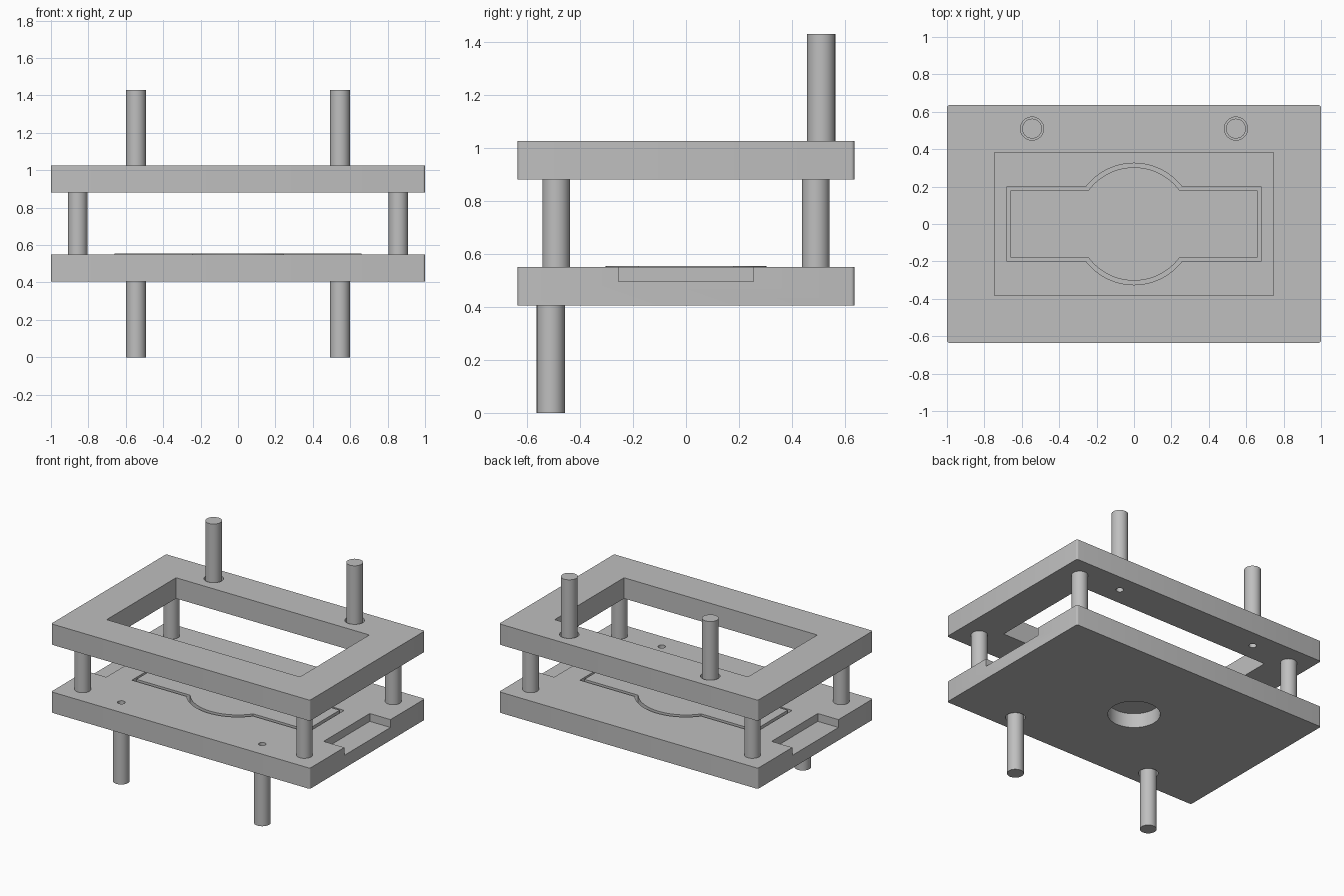
import bpy, bmesh
from math import asin, cos, sin, pi

cube = bpy.data.objects.get("Cube")
if cube:
    bpy.data.objects.remove(cube, do_unlink=True)

grey = bpy.data.materials.new("machined_grey")
grey.use_nodes = True
grey.diffuse_color = (0.52, 0.52, 0.52, 1)
grey.node_tree.nodes["Principled BSDF"].inputs["Base Color"].default_value = grey.diffuse_color


def prism(name, pts, z0, z1):
    """Extrude a counter-clockwise outline from z0 to z1."""
    bm = bmesh.new()
    low = [bm.verts.new((x, y, z0)) for x, y in pts]
    high = [bm.verts.new((x, y, z1)) for x, y in pts]
    bm.faces.new(low[::-1])
    bm.faces.new(high)
    n = len(pts)
    for i in range(n):
        j = (i + 1) % n
        bm.faces.new((low[i], low[j], high[j], high[i]))
    mesh = bpy.data.meshes.new(name)
    bm.to_mesh(mesh)
    bm.free()
    mesh.materials.append(grey)
    obj = bpy.data.objects.new(name, mesh)
    bpy.context.collection.objects.link(obj)
    return obj


def rect(w, h, cx=0, cy=0):
    return [(cx + sx * w, cy + sy * h) for sx, sy in ((-1, -1), (1, -1), (1, 1), (-1, 1))]


def circle(r, cx=0, cy=0, n=48):
    return [(cx + r * cos(2 * pi * i / n), cy + r * sin(2 * pi * i / n)) for i in range(n)]


def rounded(w, h, r, n=4):
    pts = []
    for k, (sx, sy) in enumerate(((1, 1), (-1, 1), (-1, -1), (1, -1))):
        for i in range(n + 1):
            a = (k + i / n) * pi / 2
            pts.append((sx * (w - r) + r * cos(a), sy * (h - r) + r * sin(a)))
    return pts


def bar_with_disc(w, h, r, n=24):
    """Outline of a long bar joined with a central disc."""
    a = asin(h / r)
    arc = [a + (pi - 2 * a) * i / n for i in range(n + 1)]
    top = [(w, h)] + [(r * cos(t), r * sin(t)) for t in arc] + [(-w, h)]
    return top + [(-x, -y) for x, y in top]


def cut(obj, cutters):
    for c in cutters:
        mod = obj.modifiers.new("cut", "BOOLEAN")
        mod.operation = "DIFFERENCE"
        mod.solver = "EXACT"
        mod.object = c
    deps = bpy.context.evaluated_depsgraph_get()
    mesh = bpy.data.meshes.new_from_object(obj.evaluated_get(deps))
    obj.modifiers.clear()
    obj.data = mesh
    for c in cutters:
        bpy.data.objects.remove(c, do_unlink=True)


LOW0, LOW1, UP0, UP1, TOP = 0.405, 0.55, 0.88, 1.025, 1.43
POST_X, POST_Y, SOCKET, FLOOR, POCKET = 0.545, 0.51, 0.05, 0.505, 0.45
parts = []


def post_cutters(y, face, inward):
    """Sockets with clearance around the posts and small screw holes."""
    out = []
    for s in (-1, 1):
        ends = sorted((face - inward * 0.05, face + inward * SOCKET))
        out.append(prism("socket_cutter", circle(0.062, s * POST_X, y), *ends))
        ends = sorted((face + inward * 0.04, face + inward * 0.2))
        out.append(prism("screw_cutter", circle(0.024, s * POST_X, y, 24), *ends))
    return out


# Lower plate with insert pocket, centre bore and end notches
lower = prism("lower_plate", rounded(1, 0.635, 0.012), LOW0, LOW1)
cutters = [prism("pocket_cutter", rect(0.73, 0.365), POCKET, 0.7),
           prism("bore_cutter", circle(0.165), 0.3, 0.5)]
for s in (-1, 1):
    cutters.append(prism("notch_cutter", rect(0.13, 0.255, s * 0.97), 0.495, 0.7))
cut(lower, cutters + post_cutters(-POST_Y, LOW0, 1))

# Cavity insert, flush with the lower plate
insert = prism("cavity_insert", rect(0.73, 0.365), POCKET, LOW1)
cut(insert, [prism("cavity_cutter", bar_with_disc(0.68, 0.2, 0.325), FLOOR, 0.7),
             prism("bore_cutter", circle(0.165), 0.3, 0.53)])

# Core standing in the cavity with a narrow groove around it
core = prism("cavity_core", bar_with_disc(0.66, 0.18, 0.303), FLOOR, 0.554)

# Upper frame with its large opening
upper = prism("upper_frame", rounded(1, 0.635, 0.012), UP0, UP1)
cut(upper, [prism("opening_cutter", rect(0.747, 0.383), 0.8, 1.1)]
    + post_cutters(POST_Y, UP1, -1))
parts += [lower, insert, core, upper]

# Guide columns between the plates, and mounting posts below and above
for s, side in ((-1, "right"), (1, "left")):
    for t, end in ((-1, "front"), (1, "back")):
        parts.append(prism(f"{end}_{side}_column", circle(0.052, s * 0.857, t * 0.49), LOW1, UP0))
    parts.append(prism(f"lower_{side}_post", circle(0.053, s * POST_X, -POST_Y), 0, LOW0 + SOCKET))
    parts.append(prism(f"upper_{side}_post", circle(0.053, s * POST_X, POST_Y), UP1 - SOCKET, TOP))

# Smooth the round walls and keep the edges sharp
bpy.ops.object.select_all(action="DESELECT")
for p in parts:
    p.select_set(True)
bpy.context.view_layer.objects.active = lower
bpy.ops.object.shade_smooth_by_angle(angle=pi / 6)
